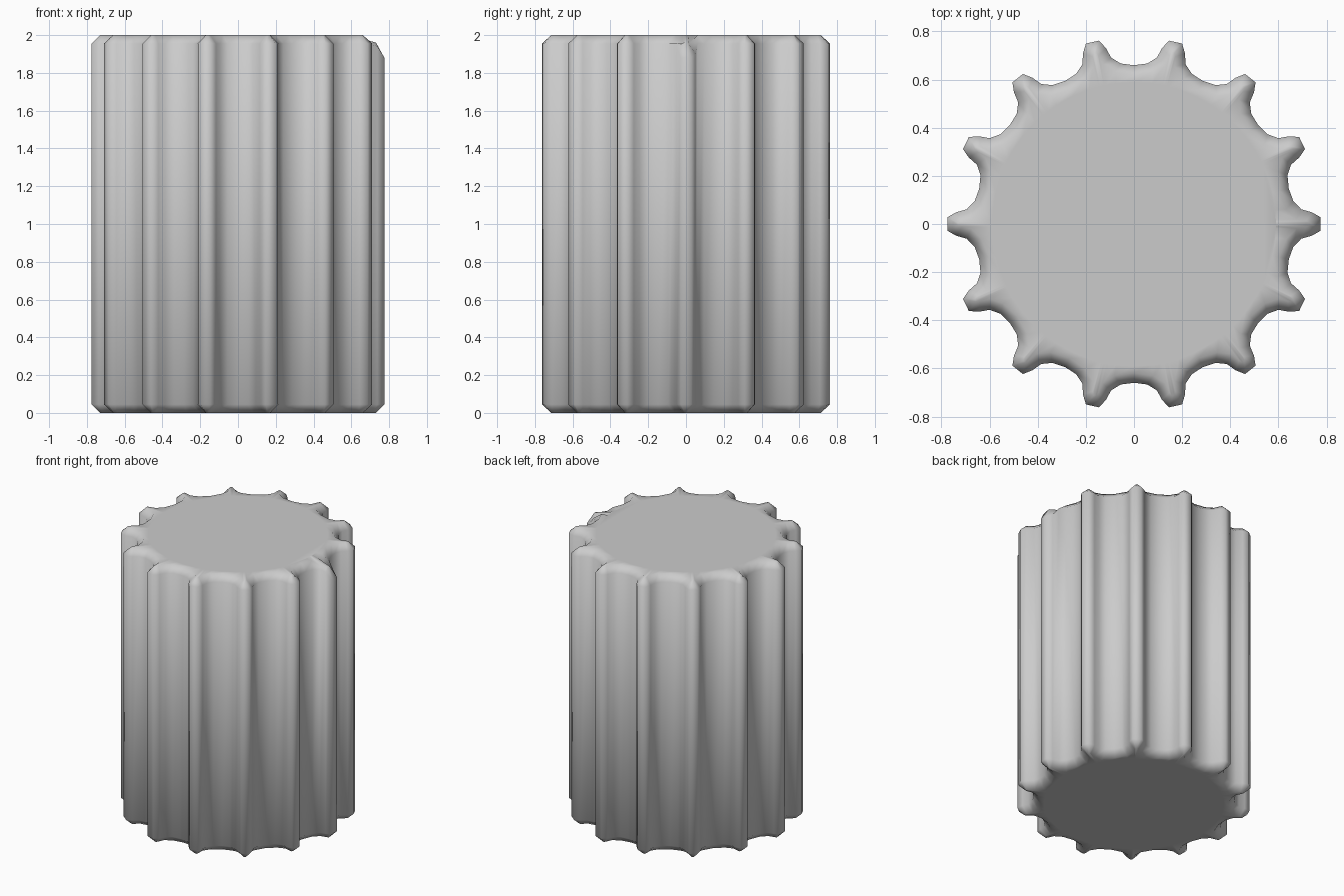
import bpy, bmesh, math

if "Cube" in bpy.data.objects:
    bpy.data.objects.remove(bpy.data.objects["Cube"])

TEETH = 14
STEP = 2 * math.pi / TEETH
HEIGHT = 2.0
BEVEL = 0.045

# Half of one ridge (radial, sideways): full section and bevelled end section
OUTER = [(0.775, 0.028), (0.738, 0.049), (0.695, 0.061), (0.662, 0.095), (0.643, 0.147)]
INNER = [(0.731, 0.006), (0.715, 0.012), (0.675, 0.02), (0.633, 0.062), (0.603, 0.138)]


def section(half):
    """Repeat a mirrored half ridge around the axis; the valley point is shared."""
    one = [(r, -t) for r, t in reversed(half[:-1])] + half
    pts = []
    for k in range(TEETH):
        c, s = math.cos(k * STEP), math.sin(k * STEP)
        pts += [(r * c - t * s, r * s + t * c) for r, t in one]
    return pts


def core(pts, radius):
    """Project a section on to a circle for the flat cap."""
    return [(x * radius / math.hypot(x, y), y * radius / math.hypot(x, y)) for x, y in pts]


outer, inner = section(OUTER), section(INNER)
cap = core(inner, 0.59)
levels = [(cap, 0), (inner, 0), (outer, BEVEL),
          (outer, HEIGHT - BEVEL), (inner, HEIGHT), (cap, HEIGHT)]

bm = bmesh.new()
rings = [[bm.verts.new((x, y, z)) for x, y in pts] for pts, z in levels]

# Fluted wall, bevels and caps
n = len(outer)
for a, b in zip(rings, rings[1:]):
    for i in range(n):
        j = (i + 1) % n
        bm.faces.new((a[i], a[j], b[j], b[i]))
bm.faces.new(rings[0][::-1])
bm.faces.new(rings[-1])

# Chipped top corner on the ridge facing +x
for v in rings[4]:
    if v.co.x > 0.66 and abs(v.co.y) < 0.04:
        v.co.z = 1.96
for v in rings[3]:
    if v.co.x > 0.72 and abs(v.co.y) < 0.06:
        v.co.z = 1.88 if v.co.x > 0.76 else (1.90 if v.co.y > 0 else 1.94)

bmesh.ops.recalc_face_normals(bm, faces=bm.faces)
for f in bm.faces:
    f.smooth = True
mesh = bpy.data.meshes.new("fluted_column")
bm.to_mesh(mesh)
bm.free()
column = bpy.data.objects.new("fluted_column", mesh)
bpy.context.collection.objects.link(column)
